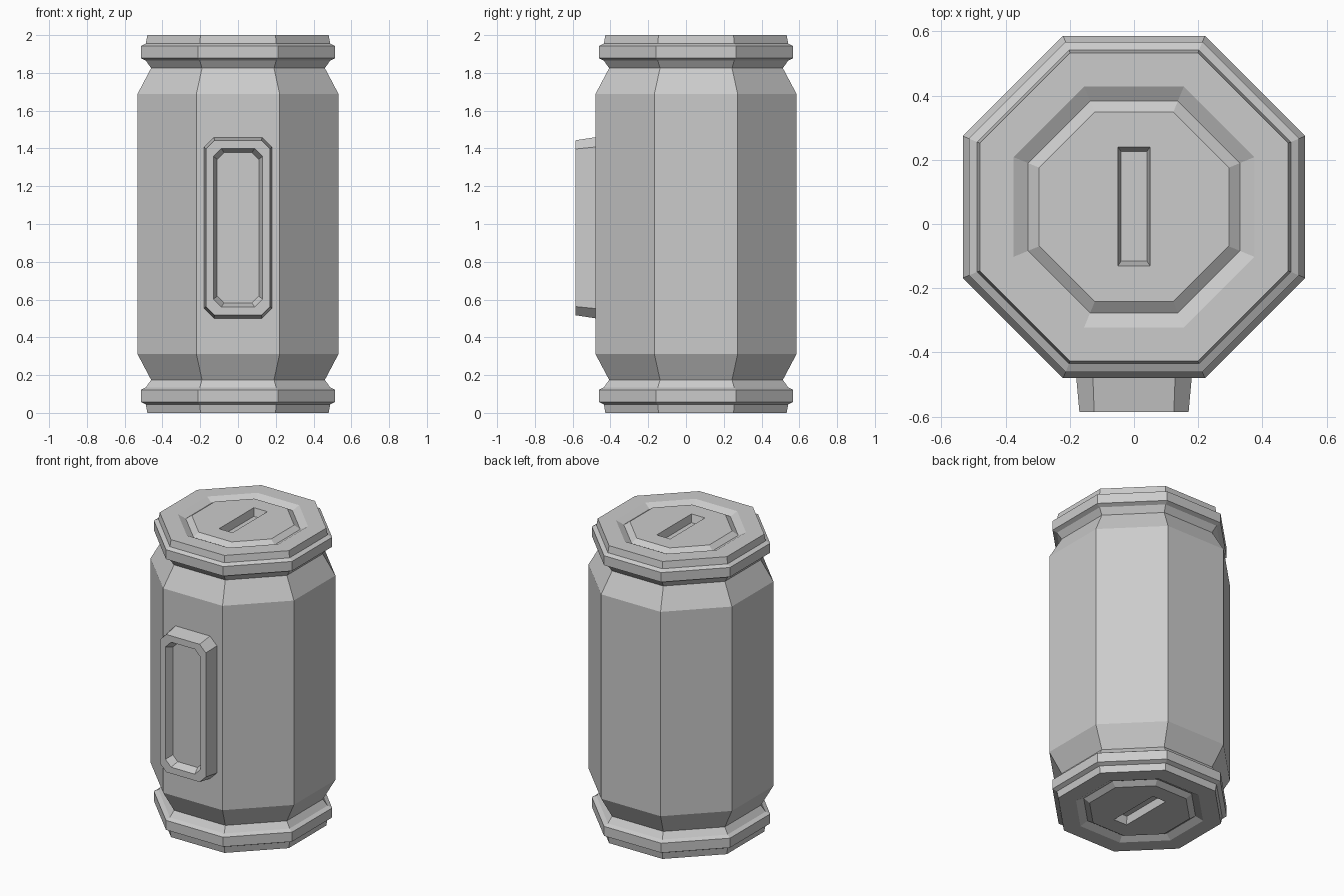
import bpy, bmesh, math

if "Cube" in bpy.data.objects:
    bpy.data.objects.remove(bpy.data.objects["Cube"])

CY = 0.053  # y of the canister axis


def loft(name, rings_list):
    """Each entry of rings_list is a stack of equal-length rings, skinned and capped."""
    bm = bmesh.new()
    for rings in rings_list:
        vs = [[bm.verts.new(p) for p in ring] for ring in rings]
        n = len(vs[0])
        for a, b in zip(vs, vs[1:]):
            for i in range(n):
                j = (i + 1) % n
                bm.faces.new((a[i], a[j], b[j], b[i]))
        bm.faces.new(vs[0][::-1])
        bm.faces.new(vs[-1])
    bmesh.ops.recalc_face_normals(bm, faces=bm.faces[:])
    me = bpy.data.meshes.new(name)
    bm.to_mesh(me)
    bm.free()
    ob = bpy.data.objects.new(name, me)
    bpy.context.collection.objects.link(ob)
    return ob


def octagon(apothem, z):
    r = apothem / math.cos(math.pi / 8)
    return [(r * math.cos(math.pi / 8 + i * math.pi / 4),
             CY + r * math.sin(math.pi / 8 + i * math.pi / 4), z) for i in range(8)]


def slot_ring(hx, hy, z):
    return [(sx * hx, CY + 0.002 + sy * hy, z)
            for sx, sy in ((-1, -1), (1, -1), (1, 1), (-1, 1))]


def chamfered_rect(hx, hz, c, y, zc=0.98):
    quarter = [(hx, hz - c), (hx - c, hz)]
    pts = (quarter + [(-x, z) for x, z in quarter[::-1]]
           + [(-x, -z) for x, z in quarter] + [(x, -z) for x, z in quarter[::-1]])
    return [(x, y, zc + z) for x, z in pts]


# Canister: half profile (apothem, z) from the end disc out to the wall, mirrored about z = 1
half = [(0.295, 0.0), (0.33, 0.025), (0.375, 0.0), (0.48, 0.0), (0.488, 0.045),
        (0.514, 0.058), (0.514, 0.122), (0.488, 0.135), (0.46, 0.175), (0.533, 0.313)]
profile = half + [(a, 2 - z) for a, z in reversed(half)]
canister = loft("canister", [[octagon(a, z) for a, z in profile]])

# Tapered slots sunk into both end discs
bottom = [slot_ring(0.06, 0.2, -0.05), slot_ring(0.04, 0.17, 0.05)]
top = [[(x, y, 2 - z) for x, y, z in ring] for ring in bottom]
cutter = loft("slot_cutter", [bottom, top])
cutter.hide_render = True
cutter.hide_viewport = True
cut = canister.modifiers.new("slots", 'BOOLEAN')
cut.operation = 'DIFFERENCE'
cut.solver = 'EXACT'
cut.object = cutter

# Raised front panel with a recessed window
loft("front_panel", [[
    chamfered_rect(0.18, 0.48, 0.052, -0.475),
    chamfered_rect(0.17, 0.463, 0.046, -0.585),
    chamfered_rect(0.13, 0.42, 0.042, -0.585),
    chamfered_rect(0.11, 0.398, 0.036, -0.535),
]])
